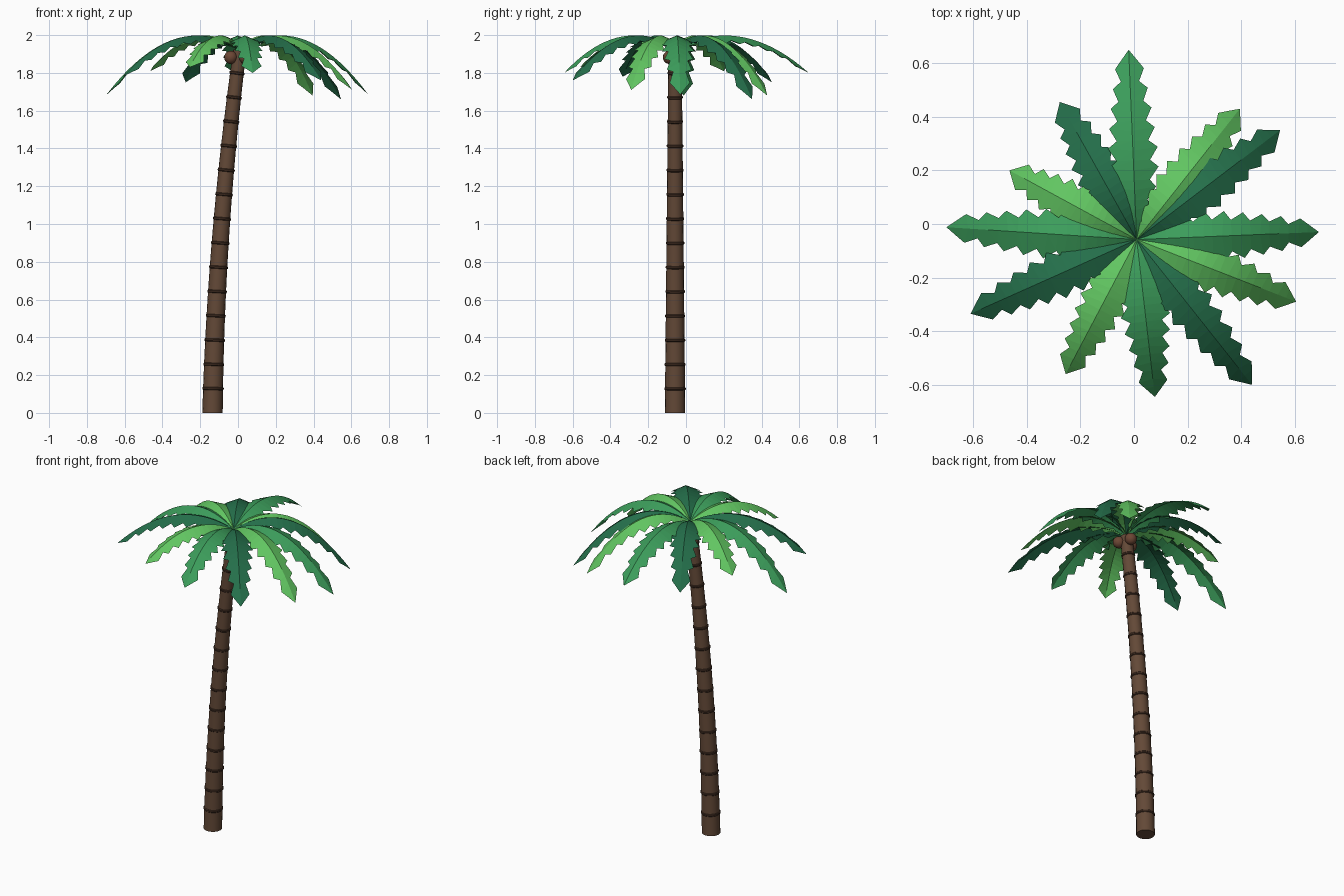
import bpy, bmesh, math
from mathutils import Vector

if "Cube" in bpy.data.objects:
    bpy.data.objects.remove(bpy.data.objects["Cube"])


def material(name, rgb):
    m = bpy.data.materials.new(name)
    m.diffuse_color = (*rgb, 1)
    m.use_nodes = True
    m.node_tree.nodes["Principled BSDF"].inputs["Base Color"].default_value = m.diffuse_color
    return m


BARK = material("bark brown", (0.125, 0.066, 0.038))
RING = material("dark ring brown", (0.060, 0.030, 0.018))
NUT = material("coconut brown", (0.15, 0.062, 0.035))
GREENS = [material("mid green", (0.045, 0.34, 0.105)),
          material("light green", (0.12, 0.56, 0.12)),
          material("dark green", (0.018, 0.16, 0.07))]


def make(name, verts, faces, mat, smooth=False):
    me = bpy.data.meshes.new(name)
    me.from_pydata(verts, [], faces)
    bm = bmesh.new()
    bm.from_mesh(me)
    if smooth:
        bmesh.ops.recalc_face_normals(bm, faces=bm.faces)
    bm.to_mesh(me)
    bm.free()
    me.materials.append(mat)
    ob = bpy.data.objects.new(name, me)
    bpy.context.collection.objects.link(ob)
    if smooth:
        bpy.ops.object.select_all(action='DESELECT')
        ob.select_set(True)
        bpy.context.view_layer.objects.active = ob
        bpy.ops.object.shade_smooth_by_angle(angle=math.radians(40))
    return ob


# Leaning trunk: centre line and radius by height
TOP = 1.92
Y0 = -0.058


def centre(z):
    t = z / TOP
    return Vector((-0.135 + 0.035 * t + 0.11 * t * t, Y0, z))


def radius(z):
    return 0.054 - 0.019 * z / TOP


def tube(name, stations, mat, sides=16):
    """Capped tube of (height along path, offset along axis, radius)."""
    verts, faces = [], []
    for z, off, r in stations:
        axis = (centre(z + 0.01) - centre(z - 0.01)).normalized()
        if z == 0:
            axis = Vector((0, 0, 1))
        u = Vector((0, 1, 0)).cross(axis)
        for k in range(sides):
            a = 2 * math.pi * k / sides
            verts.append(centre(z) + axis * off
                         + r * (math.cos(a) * u + math.sin(a) * Vector((0, 1, 0))))
    n = len(stations)
    for i in range(n - 1):
        for k in range(sides):
            j = (k + 1) % sides
            faces.append((i * sides + k, i * sides + j,
                          (i + 1) * sides + j, (i + 1) * sides + k))
    faces.append(tuple(reversed(range(sides))))
    faces.append(tuple((n - 1) * sides + k for k in range(sides)))
    return make(name, verts, faces, mat, True)


tube("trunk", [(TOP * i / 15, 0, radius(TOP * i / 15)) for i in range(16)], BARK)

# Growth rings around the trunk
for i in range(1, 15):
    z = 0.1285 * i
    r = radius(z)
    tube(f"trunk_ring_{i}", [(z, -0.008, r), (z, -0.004, r + 0.004),
                             (z, 0.004, r + 0.004), (z, 0.008, r)], RING)

# Coconuts under the crown
for i, deg in enumerate((80, 200, 320)):
    a = math.radians(deg)
    bpy.ops.mesh.primitive_uv_sphere_add(
        segments=16, ring_count=10, radius=0.035,
        location=(0.005 + 0.046 * math.cos(a), Y0 + 0.046 * math.sin(a), 1.882))
    ob = bpy.context.object
    ob.name = f"coconut_{i + 1}"
    ob.data.materials.append(NUT)
    bpy.ops.object.shade_smooth()

# Fronds: arched, folded along the rib, with saw-toothed edges
CROWN = Vector((0.01, Y0, 1.928))
RISE = 0.07
TEETH = 9


def half_width(t):
    if t < 0.42:
        return 0.012 + 0.083 * math.sin(math.pi / 2 * t / 0.42)
    return 0.095 - 0.055 * ((t - 0.42) / 0.58) ** 1.3


def frond(name, tip, mat):
    flat = Vector((tip[0] - CROWN.x, tip[1] - CROWN.y, 0))
    side = Vector((-flat.y, flat.x, 0)).normalized()
    dz = tip[2] - CROWN.z
    a = 2 * RISE + 2 * math.sqrt(RISE * RISE - RISE * dz)

    def rib(t):
        return CROWN + flat * t + Vector((0, 0, a * t - (a - dz) * t * t))

    # alternate valleys and tooth points along the rib
    rows = []
    for i in range(TEETH + 1):
        t = i / (TEETH + 0.6)
        rows.append((t, t, half_width(t) * (0.66 if i else 0.4)))
        t2 = (i + 0.5) / (TEETH + 0.6)
        if i < TEETH:
            rows.append((t2, t2 + 0.015, half_width(t2)))
    rows[-1] = (rows[-1][0], rows[-1][1], 0.034)
    rows[-3] = (rows[-3][0], rows[-3][1], 0.034)
    verts, faces = [], []
    for t, te, w in rows:
        edge = rib(te) - Vector((0, 0, 0.42 * w))
        verts += [edge + side * w, rib(t), edge - side * w]
    verts.append(rib(1))
    n = len(rows)
    for i in range(n - 1):
        p, q = 3 * i, 3 * i + 3
        faces += [(p, p + 1, q + 1), (p, q + 1, q),
                  (p + 1, p + 2, q + 2), (p + 1, q + 2, q + 1)]
    p, e = 3 * (n - 1), 3 * n
    faces += [(p, p + 1, e), (p + 1, p + 2, e)]
    make(name, verts, faces, mat)


TIPS = [(-0.02, 0.65, 1.80), (0.395, 0.43, 1.68), (0.545, 0.35, 1.66),
        (0.69, -0.03, 1.685), (0.605, -0.29, 1.71), (0.44, -0.60, 1.76),
        (0.078, -0.645, 1.80), (-0.255, -0.56, 1.83), (-0.61, -0.335, 1.78),
        (-0.70, -0.012, 1.68), (-0.465, 0.20, 1.81), (-0.277, 0.455, 1.75)]
for i, tip in enumerate(TIPS):
    frond(f"frond_{i + 1}", tip, GREENS[i % 3])
